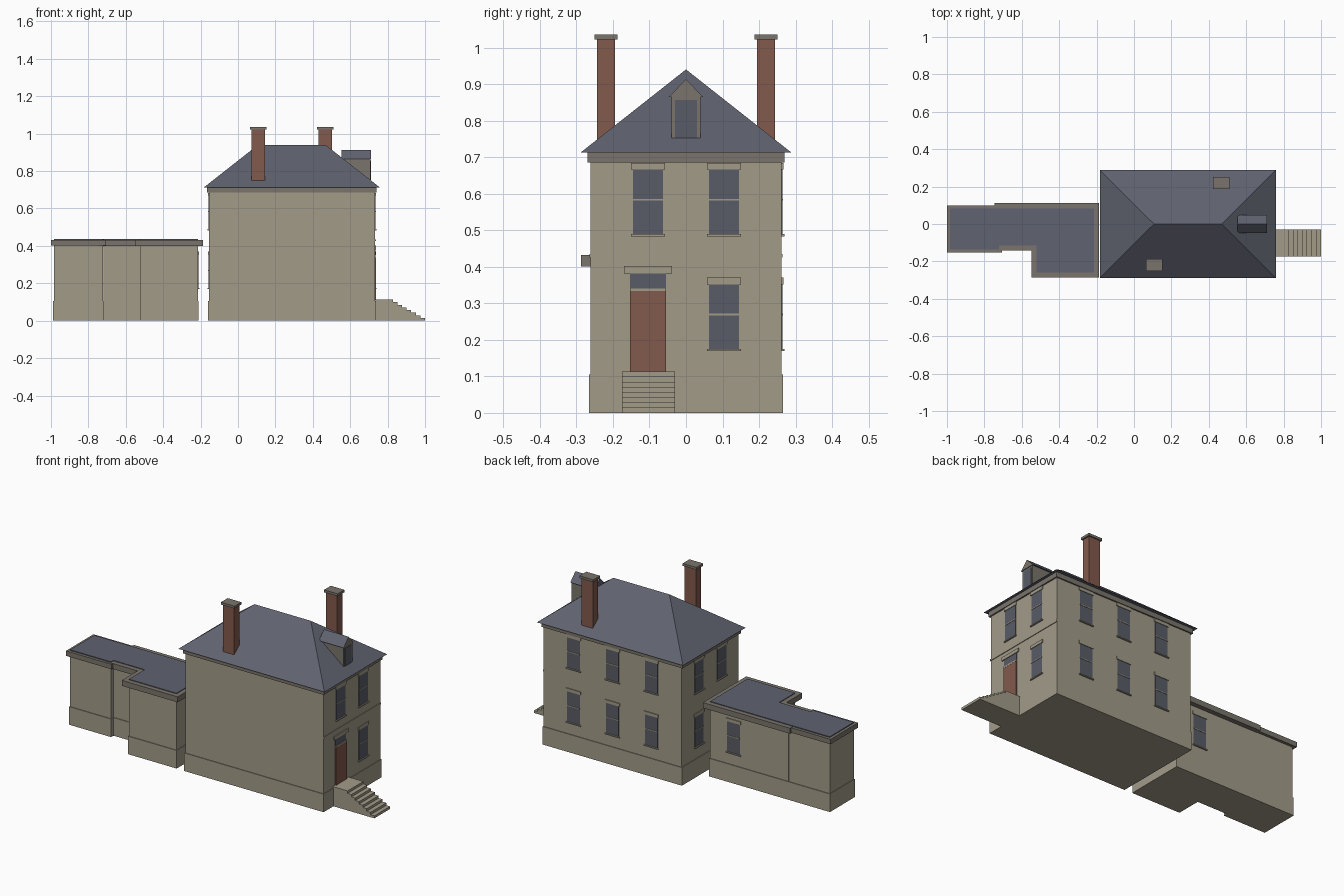
import bpy, bmesh

if "Cube" in bpy.data.objects:
    bpy.data.objects.remove(bpy.data.objects["Cube"])


def material(name, rgb):
    m = bpy.data.materials.new(name)
    m.diffuse_color = (*rgb, 1)
    m.use_nodes = True
    m.node_tree.nodes["Principled BSDF"].inputs["Base Color"].default_value = m.diffuse_color
    return m


STONE = material("stone", (0.36, 0.33, 0.25))
SLATE = material("slate", (0.115, 0.123, 0.16))
GLASS = material("window_glass", (0.10, 0.107, 0.135))
BRICK = material("brick_red", (0.225, 0.10, 0.072))
TRIM = material("trim_grey", (0.195, 0.174, 0.148))


def finish(name, bm, *mats):
    bmesh.ops.recalc_face_normals(bm, faces=bm.faces)
    mesh = bpy.data.meshes.new(name)
    bm.to_mesh(mesh)
    bm.free()
    for m in mats:
        mesh.materials.append(m)
    ob = bpy.data.objects.new(name, mesh)
    bpy.context.collection.objects.link(ob)
    return ob


def prism(name, pts, lo, hi, axis, *mats):
    """Extrude a 2D outline between lo and hi along x, y or z."""
    def place(p, d):
        return {'x': (d, p[0], p[1]), 'y': (p[0], d, p[1]), 'z': (p[0], p[1], d)}[axis]
    bm = bmesh.new()
    a = [bm.verts.new(place(p, lo)) for p in pts]
    b = [bm.verts.new(place(p, hi)) for p in pts]
    bm.faces.new(a)
    bm.faces.new(b)
    n = len(pts)
    for i in range(n):
        bm.faces.new((a[i], a[(i + 1) % n], b[(i + 1) % n], b[i]))
    return finish(name, bm, *mats)


def box(name, x0, x1, y0, y1, z0, z1, mat):
    return prism(name, [(x0, y0), (x1, y0), (x1, y1), (x0, y1)], z0, z1, 'z', mat)


def plate(name, wall, u0, u1, z0, z1, depth, mat):
    """Thin block standing proud of a wall given as (axis, position, outward sign)."""
    axis, pos, s = wall
    lo, hi = sorted((pos - s * 0.003, pos + s * depth))
    if axis == 'x':
        return box(name, lo, hi, u0, u1, z0, z1, mat)
    return box(name, u0, u1, lo, hi, z0, z1, mat)


def window(name, wall, c, z):
    """Sash window: glass, meeting rail, sill and lintel; z is the sill top."""
    plate(name + "_glass", wall, c - 0.041, c + 0.041, z, z + 0.178, 0.002, GLASS)
    plate(name + "_rail", wall, c - 0.041, c + 0.041, z + 0.092, z + 0.097, 0.004, STONE)
    plate(name + "_sill", wall, c - 0.047, c + 0.047, z - 0.006, z, 0.008, STONE)
    plate(name + "_lintel", wall, c - 0.047, c + 0.047, z + 0.177, z + 0.195, 0.005, STONE)


# Main house walls, plinth and cornice
X0, X1, Y = -0.156, 0.733, 0.262
box("house_walls", X0, X1, -Y, Y, 0, 0.69, STONE)
box("house_plinth", X0 - 0.004, X1 + 0.004, -Y - 0.004, Y + 0.004, 0, 0.105, STONE)
box("house_cornice", X0 - 0.01, X1 + 0.008, -0.27, 0.27, 0.685, 0.714, TRIM)
plate("belt_course", ('x', X1, 1), -0.264, 0.264, 0.425, 0.435, 0.004, STONE)

# Hipped roof
bm = bmesh.new()
e = [bm.verts.new(p) for p in ((-0.182, -0.288, 0.713), (0.758, -0.288, 0.713),
                               (0.758, 0.288, 0.713), (-0.182, 0.288, 0.713))]
r0, r1 = bm.verts.new((0.107, 0, 0.94)), bm.verts.new((0.468, 0, 0.94))
for f in (e, (e[0], e[1], r1, r0), (e[1], e[2], r1), (e[2], e[3], r0, r1), (e[3], e[0], r0)):
    bm.faces.new(f)
finish("house_roof", bm, SLATE)

# Chimneys
for name, x, y in (("front_chimney", 0.109, -0.219), ("back_chimney", 0.466, 0.219)):
    box(name, x - 0.036, x + 0.036, y - 0.024, y + 0.024, 0.70, 1.023, BRICK)
    box(name + "_cap", x - 0.044, x + 0.044, y - 0.031, y + 0.031, 1.022, 1.036, TRIM)

# Dormer with a small gabled roof
box("dormer_body", 0.565, 0.708, -0.04, 0.04, 0.74, 0.87, TRIM)
roof = prism("dormer_roof", [(-0.047, 0.865), (0.047, 0.865), (0, 0.913)],
             0.553, 0.712, 'x', SLATE, TRIM)
for p in roof.data.polygons:
    if p.normal.x > 0.9:
        p.material_index = 1
plate("dormer_window", ('x', 0.708, 1), -0.03, 0.03, 0.752, 0.856, 0.003, GLASS)

# House windows on right, left and back walls
right, left, back = ('x', X1, 1), ('x', X0, -1), ('y', Y, 1)
UP, LOW = 0.489, 0.175
for i, y in enumerate((-0.104, 0.104)):
    window(f"right_upper_window_{i}", right, y, UP)
    window(f"left_upper_window_{i}", left, y, UP)
    window(f"left_lower_window_{i}", left, y, LOW)
window("right_lower_window", right, 0.104, LOW)
for i in range(3):
    x = 0.039 + 0.25 * i
    window(f"back_upper_window_{i}", back, x, UP)
    window(f"back_lower_window_{i}", back, x, LOW)

# Front door, transom light and lintel
plate("door", right, -0.153, -0.055, 0.11, 0.333, 0.0055, BRICK)
plate("transom_rail", right, -0.153, -0.055, 0.333, 0.341, 0.006, STONE)
plate("transom_glass", right, -0.153, -0.055, 0.341, 0.382, 0.002, GLASS)
plate("door_lintel", right, -0.17, -0.038, 0.382, 0.402, 0.006, STONE)

# Entrance steps as one stair profile
N, rise, start = 8, 0.0142, 0.828
going = (1.0 - start) / (N - 1)
profile = [(X1 - 0.003, 0), (X1 - 0.003, N * rise)]
for i in range(N):
    x = start + i * going
    profile += [(x, (N - i) * rise), (x, (N - i - 1) * rise)]
prism("entrance_steps", profile, -0.175, -0.03, 'y', STONE)


# Rear wing: an L-shaped block and a narrower end block
def ell(o):
    return [(-0.72 - o, -0.115 - o), (-0.52 - o, -0.115 - o), (-0.52 - o, -0.26 - o),
            (-0.214 + o, -0.26 - o), (-0.214 + o, 0.084 + o), (-0.72 - o, 0.084 + o)]


def end_block(name, o, z0, z1, mat):
    box(name, -0.984 - o, -0.722 + o, -0.137 - o, 0.084 + o, z0, z1, mat)


prism("wing_walls", ell(0), 0, 0.41, 'z', STONE)
prism("wing_plinth", ell(0.004), 0, 0.105, 'z', STONE)
prism("wing_cornice", ell(0.027), 0.40, 0.432, 'z', TRIM)
end_block("wing_end_walls", 0, 0, 0.41, STONE)
end_block("wing_end_plinth", 0.004, 0, 0.105, STONE)
end_block("wing_end_cornice", 0.016, 0.402, 0.431, TRIM)
prism("wing_flat_roof", [(-0.984, -0.137), (-0.722, -0.137)] + ell(0)[:5] + [(-0.984, 0.084)],
      0.425, 0.436, 'z', SLATE)
window("wing_back_window", ('y', 0.084, 1), -0.366, LOW)
window("wing_side_window", ('x', -0.214, 1), -0.09, LOW)
